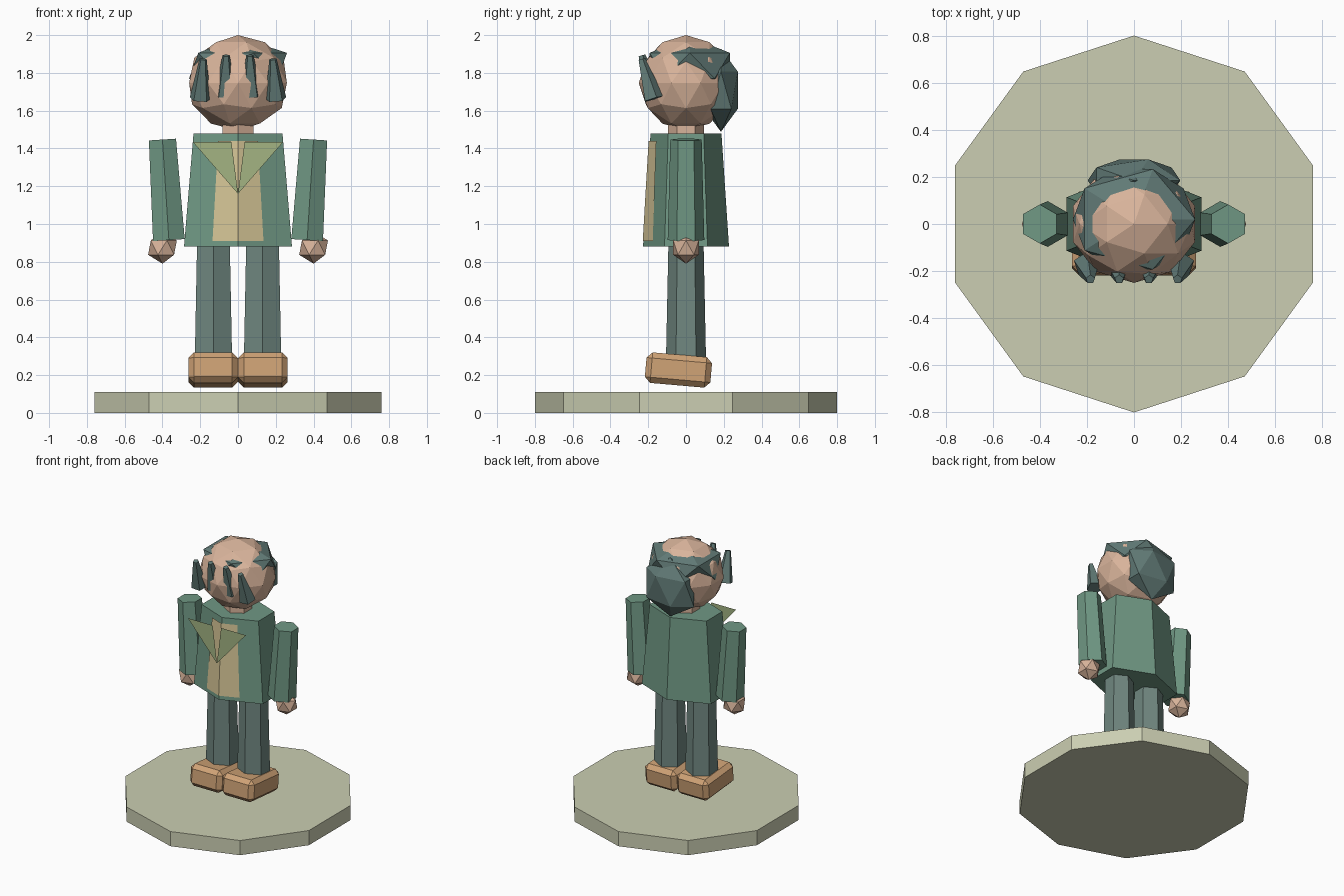
import bpy
import bmesh
from math import radians
from mathutils import Matrix, Vector

cube = bpy.data.objects.get("Cube")
if cube:
    bpy.data.objects.remove(cube, do_unlink=True)


def material(name, *rgb):
    """Flat material from 0-255 display values."""
    lin = [((c / 255 + 0.055) / 1.055) ** 2.4 for c in rgb] + [1]
    m = bpy.data.materials.new(name)
    m.use_nodes = True
    m.diffuse_color = lin
    bsdf = m.node_tree.nodes["Principled BSDF"]
    bsdf.inputs["Base Color"].default_value = lin
    bsdf.inputs["Roughness"].default_value = 0.9
    return m


SKIN = material("skin", 217, 180, 155)
HAIR = material("dark teal hair", 97, 122, 118)
COAT = material("green coat", 112, 152, 132)
TROUSERS = material("grey teal trousers", 112, 135, 128)
SHIRT = material("sand shirt", 213, 197, 150)
COLLAR = material("olive collar", 163, 179, 130)
SHOES = material("tan shoes", 208, 163, 118)
STONE = material("pale stone", 203, 206, 178)


def finish(name, bm, mat):
    mesh = bpy.data.meshes.new(name)
    bm.to_mesh(mesh)
    bm.free()
    mesh.materials.append(mat)
    ob = bpy.data.objects.new(name, mesh)
    bpy.context.collection.objects.link(ob)
    return ob


def prism(name, mat, sides, low, high, r_low, r_high, flat=1.0):
    """Tapered prism from point low to point high, with a corner facing +y."""
    low, high = Vector(low), Vector(high)
    axis = high - low
    bm = bmesh.new()
    bmesh.ops.create_cone(bm, cap_ends=True, segments=sides, radius1=r_low,
                          radius2=r_high, depth=axis.length)
    # Turn the ring so that one corner lies exactly on +y
    v = bm.verts[:][0].co
    turn = Vector((0, 1)).angle_signed(Vector((v.x, v.y)))
    bm.transform(Matrix.Rotation(turn, 4, 'Z'))
    bm.transform(Matrix.Diagonal((1, flat, 1, 1)))
    tilt = Vector((0, 0, 1)).rotation_difference(axis).to_matrix().to_4x4()
    bm.transform(Matrix.Translation((low + high) / 2) @ tilt)
    return finish(name, bm, mat)


def ball(name, mat, level, centre, size):
    bm = bmesh.new()
    bmesh.ops.create_icosphere(bm, subdivisions=level, radius=1)
    bm.transform(Matrix.Translation(centre) @ Matrix.Diagonal((*size, 1)))
    return finish(name, bm, mat)


def panel(name, mat, *outlines):
    bm = bmesh.new()
    for pts in outlines:
        bm.faces.new([bm.verts.new(p) for p in pts])
    bmesh.ops.remove_doubles(bm, verts=bm.verts, dist=0.0001)
    return finish(name, bm, mat)


# Stand
prism("stand", STONE, 10, (0, 0, 0), (0, 0, 0.11), 0.8, 0.8)

# Coat body and neck
prism("coat_body", COAT, 6, (0, 0, 0.88), (0, 0, 1.48), 0.33, 0.272, 0.69)
prism("neck", SKIN, 6, (0, 0, 1.46), (0, 0, 1.56), 0.095, 0.095)

# Shirt front, folded along the ridge of the coat
panel("shirt_front", SHIRT, *[
    [(0, -0.229, 0.91), (s * 0.135, -0.176, 0.91),
     (s * 0.105, -0.157, 1.44), (0, -0.198, 1.44)] for s in (-1, 1)])

# Limbs, shoes and collar on both sides
for side, s in (("left", 1), ("right", -1)):
    prism(side + "_leg", TROUSERS, 6, (s * 0.13, 0, 0.28), (s * 0.13, 0, 0.9),
          0.114, 0.1, 0.93)
    prism(side + "_arm", COAT, 6, (s * 0.366, 0, 0.915), (s * 0.4, 0, 1.447),
          0.097, 0.083)
    ball(side + "_hand", SKIN, 1, (s * 0.4, 0, 0.875), (0.085, 0.08, 0.085))

    bm = bmesh.new()
    bmesh.ops.create_cube(bm, size=1)
    bm.transform(Matrix.Diagonal((0.262, 0.348, 0.162, 1)))
    bmesh.ops.bevel(bm, geom=bm.edges[:], offset=0.03, segments=1, affect='EDGES')
    bm.transform(Matrix.Translation((s * 0.132, -0.04, 0.227))
                 @ Matrix.Rotation(radians(-5), 4, 'X'))
    finish(side + "_shoe", bm, SHOES)

    panel(side + "_collar", COLLAR,
          [(s * 0.24, -0.25, 1.435), (s * 0.035, -0.25, 1.435), (0, -0.25, 1.16)])

    # Forehead locks
    for label, x, lean, z in (("outer", 0.2, 0.015, 0), ("inner", 0.068, 0.005, 0.02)):
        prism(f"{side}_{label}_lock", HAIR, 5, (s * x, -0.172, 1.662 + z),
              (s * (x - lean), -0.235, 1.872 + z), 0.058, 0.02)

# Head and hair masses
ball("head", SKIN, 2, (0, 0, 1.747), (0.272, 0.25, 0.253))
ball("hair_cap", HAIR, 1, (0, 0.02, 1.838), (0.29, 0.25, 0.152))
ball("hair_back", HAIR, 1, (0, 0.185, 1.708), (0.22, 0.105, 0.22))
